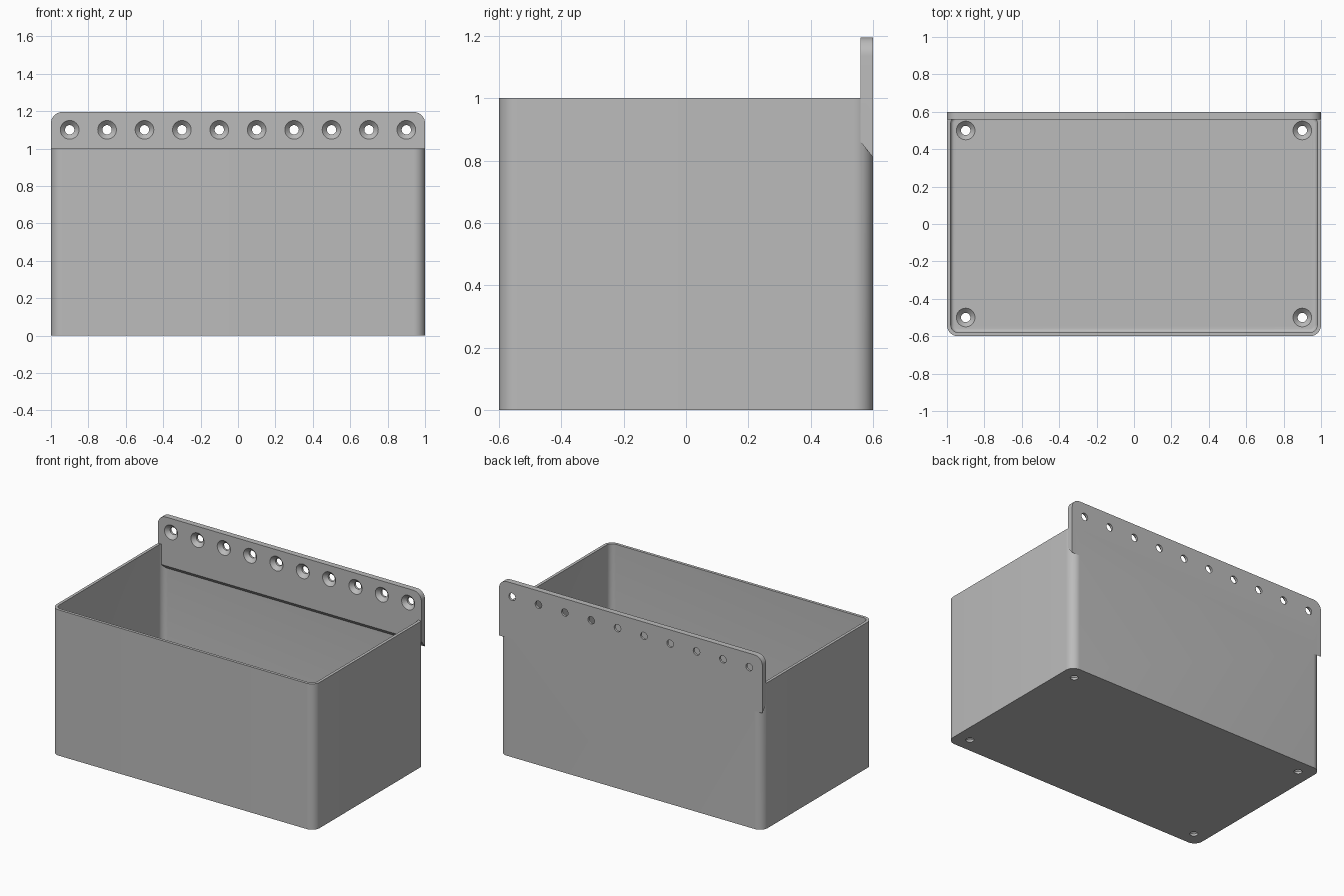
import bpy, bmesh, math
from mathutils import Matrix, Vector

if "Cube" in bpy.data.objects:
    bpy.data.objects.remove(bpy.data.objects["Cube"], do_unlink=True)

grey = bpy.data.materials.new("plain_grey")
grey.use_nodes = True
colour = (0.5, 0.5, 0.5, 1)
grey.diffuse_color = colour
grey.node_tree.nodes["Principled BSDF"].inputs["Base Color"].default_value = colour


def loft(bm, rings):
    """Skin matching closed rings and cap both ends."""
    rows = [[bm.verts.new(p) for p in ring] for ring in rings]
    n = len(rows[0])
    for a, b in zip(rows, rows[1:]):
        for i in range(n):
            bm.faces.new((a[i], a[(i + 1) % n], b[(i + 1) % n], b[i]))
    bm.faces.new(rows[0][::-1])
    bm.faces.new(rows[-1])


def make_object(name, bm):
    bmesh.ops.recalc_face_normals(bm, faces=bm.faces)
    mesh = bpy.data.meshes.new(name)
    bm.to_mesh(mesh)
    bm.free()
    mesh.materials.append(grey)
    obj = bpy.data.objects.new(name, mesh)
    bpy.context.collection.objects.link(obj)
    return obj


def arc(cx, cy, r, start, steps=10):
    """Quarter circle, counterclockwise from start degrees."""
    angles = [math.radians(start + 90 * i / steps) for i in range(steps + 1)]
    return [(cx + r * math.cos(a), cy + r * math.sin(a)) for a in angles]


def rounded_ring(inset, z, radius=0.06):
    """Rounded rectangle of the tub footprint, shrunk by inset."""
    r = radius - inset
    x, y = 1 - radius, 0.6 - radius
    points = arc(x, y, r, 0) + arc(-x, y, r, 90) + arc(-x, -y, r, 180) + arc(x, -y, r, 270)
    return [(px, py, z) for px, py in points]


# Open tub: outer wall, rim, inner wall, floor fillet
WALL, FLOOR, FILLET = 0.02, 0.04, 0.02
rings = [rounded_ring(0, 0), rounded_ring(0, 1), rounded_ring(WALL, 1)]
for i in range(6):
    a = math.radians(90 * i / 5)
    rings.append(rounded_ring(WALL + FILLET * (1 - math.cos(a)),
                              FLOOR + FILLET * (1 - math.sin(a))))
bm = bmesh.new()
loft(bm, rings)
tub = make_object("tub_with_hanging_rail", bm)


# Hanging rail: round top corners, sloped underside
def rail_ring(y, bottom):
    r, top = 0.06, 1.195
    outline = [(-1, bottom), (1, bottom)] + arc(1 - r, top - r, r, 0) + arc(r - 1, top - r, r, 90)
    return [(x, y, z) for x, z in outline]


bm = bmesh.new()
loft(bm, [rail_ring(0.56, 0.86), rail_ring(0.6, 0.81)])
rail = make_object("hanging_rail", bm)


# Countersunk screw holes through the rail and the floor
def screw_hole(bm, matrix):
    """Cutter along local z; the wide mouth lies at z = 0."""
    profile = [(0.05, 0.01), (0.05, 0), (0.025, -0.025), (0.025, -0.06)]
    angles = [2 * math.pi * i / 32 for i in range(32)]
    loft(bm, [[matrix @ Vector((r * math.cos(a), r * math.sin(a), z)) for a in angles]
              for r, z in profile])


bm = bmesh.new()
face_front = Matrix.Rotation(math.radians(90), 4, "X")
for i in range(10):
    screw_hole(bm, Matrix.Translation((-0.9 + 0.2 * i, 0.56, 1.1)) @ face_front)
for x in (-0.9, 0.9):
    for y in (-0.5, 0.5):
        screw_hole(bm, Matrix.Translation((x, y, FLOOR)))
holes = make_object("screw_hole_cutter", bm)

# Fuse the rail to the tub, then cut the holes
for helper, operation in ((rail, "UNION"), (holes, "DIFFERENCE")):
    helper.hide_render = True
    mod = tub.modifiers.new(operation.title(), "BOOLEAN")
    mod.operation, mod.object, mod.solver = operation, helper, "EXACT"
bpy.context.view_layer.update()
fused = bpy.data.meshes.new_from_object(tub.evaluated_get(bpy.context.evaluated_depsgraph_get()))
tub.modifiers.clear()
tub.data = fused
for helper in (rail, holes):
    bpy.data.objects.remove(helper, do_unlink=True)

# Smooth round corners, keep edges sharp
bpy.ops.object.select_all(action="DESELECT")
tub.select_set(True)
bpy.context.view_layer.objects.active = tub
bpy.ops.object.shade_smooth_by_angle(angle=math.radians(30))
